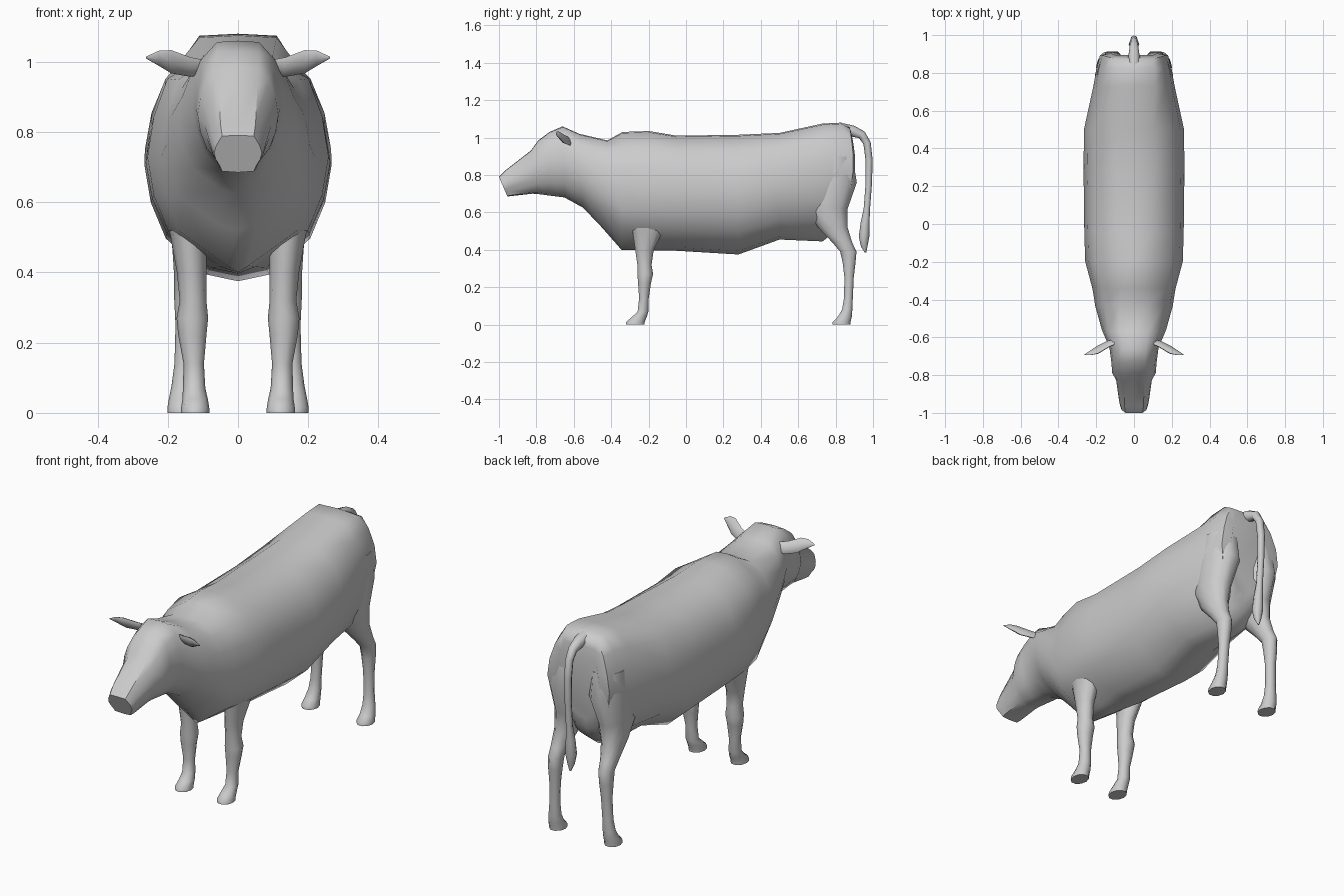
import bpy, bmesh, math
from mathutils import Vector


def loft(name, rings, mirror=False):
    """Skin a list of equal-length point rings, cap the ends, shade smooth."""
    bm = bmesh.new()
    loops = [[bm.verts.new(p) for p in ring] for ring in rings]
    n = len(loops[0])
    for a, b in zip(loops, loops[1:]):
        for i in range(n):
            j = (i + 1) % n
            bm.faces.new((a[i], a[j], b[j], b[i]))
    bm.faces.new(loops[0])
    bm.faces.new(loops[-1])
    bmesh.ops.recalc_face_normals(bm, faces=bm.faces[:])
    mesh = bpy.data.meshes.new(name)
    bm.to_mesh(mesh)
    bm.free()
    ob = bpy.data.objects.new(name, mesh)
    bpy.context.collection.objects.link(ob)
    if mirror:
        ob.modifiers.new("mirror", 'MIRROR')
    bpy.ops.object.select_all(action='DESELECT')
    ob.select_set(True)
    bpy.context.view_layer.objects.active = ob
    bpy.ops.object.shade_smooth_by_angle(angle=math.radians(50))
    return ob


def ellipse(c, u, v, n=10):
    """Ring of n points around c spanned by the axes u and v."""
    c, u, v = Vector(c), Vector(u), Vector(v)
    steps = [2 * math.pi * i / n for i in range(n)]
    return [c + u * math.cos(t) + v * math.sin(t) for t in steps]


def section(yt, zt, yb, zb, tw, w, bw, bulge=0):
    """Symmetric barrel cross-section from top (yt, zt) to bottom (yb, zb)."""
    half = [(0, 1), (tw, .99), (max(tw, w * .78), .87), (w * .93, .7),
            (w, .52), (w * .93, .35), (max(bw, w * .77), .19), (bw, .03), (0, 0)]
    pts = half + [(-x, f) for x, f in half[-2:0:-1]]
    return [(x, yb + (yt - yb) * f + bulge * math.sin(math.pi * f),
             zb + (zt - zb) * f) for x, f in pts]


# Head, neck and barrel in one skin, nose to rump
stations = [
    (-1.0, .79, -.955, .685, .045, .068, .045),
    (-.965, .825, -.93, .688, .05, .077, .05),
    (-.83, .93, -.82, .70, .055, .095, .05),
    (-.79, .985, -.79, .698, .06, .115, .05),
    (-.73, 1.03, -.73, .69, .06, .12, .05),
    (-.66, 1.06, -.65, .68, .06, .13, .05),
    (-.57, 1.02, -.55, .625, .075, .17, .05),
    (-.42, .985, -.45, .52, .08, .205, .05),
    (-.34, 1.03, -.345, .40, .06, .22, .03),
    (-.20, 1.035, -.2, .397, .07, .258, .05),
    (-.05, 1.01, -.05, .395, .09, .263, .08),
    (.28, 1.015, .28, .375, .10, .267, .09),
    (.50, 1.025, .50, .455, .10, .265, .09),
    (.73, 1.075, .73, .445, .11, .215, .07),
    (.83, 1.08, .80, .50, .11, .20, .06),
    (.875, 1.055, .83, .56, .105, .18, .05, .04),
    (.885, 1.02, .84, .62, .09, .13, .04, .04)]
loft("body_and_head", [section(*s) for s in stations])


def legs(name, rows):
    """Pair of legs from rows of (z, y, half depth, x, half width)."""
    loft(name, [ellipse((x, y, z), (rx, 0, 0), (0, ry, 0))
                for z, y, ry, x, rx in rows], mirror=True)


legs("front_legs", [
    (.72, -.19, .10, .17, .055), (.60, -.20, .105, .155, .06),
    (.50, -.205, .085, .14, .052), (.40, -.222, .052, .132, .042),
    (.32, -.222, .040, .128, .038), (.27, -.218, .044, .13, .045),
    (.22, -.222, .036, .13, .040), (.14, -.225, .027, .126, .029),
    (.07, -.23, .030, .125, .032), (.04, -.25, .042, .122, .036),
    (.015, -.27, .052, .122, .040), (0, -.272, .052, .122, .041)])

legs("hind_legs", [
    (.90, .80, .095, .11, .085), (.76, .785, .135, .115, .092),
    (.62, .755, .115, .125, .078), (.52, .785, .083, .135, .056),
    (.44, .835, .056, .143, .042), (.39, .868, .046, .146, .036),
    (.33, .872, .036, .148, .034), (.25, .872, .026, .15, .028),
    (.14, .868, .025, .154, .027), (.08, .862, .029, .157, .032),
    (.04, .848, .040, .160, .037), (.015, .832, .050, .160, .041),
    (0, .831, .050, .160, .041)])

# Ears: flat leaves tilted forward at the top edge
ear = [(.09, -.62, .985, .022), (.135, -.635, .985, .032),
       (.19, -.665, 1.0, .038), (.225, -.68, 1.01, .025),
       (.262, -.692, 1.012, .003)]
loft("ears", [ellipse((x, y, z), (0, -.5 * r, .87 * r), (.1 * r, .28 * r, .16 * r), 8)
              for x, y, z, r in ear], mirror=True)

# Tail: hanging tube with a thicker brush at the end
path = [(.84, 1.04, .036), (.89, 1.035, .03), (.94, 1.015, .023),
        (.968, .97, .02), (.979, .88, .019), (.977, .75, .017),
        (.967, .62, .017), (.957, .54, .024), (.952, .47, .028),
        (.953, .42, .018), (.96, .385, .004)]
rings = []
for i, (y, z, r) in enumerate(path):
    a, b = path[max(i - 1, 0)], path[min(i + 1, len(path) - 1)]
    d = Vector((0, b[0] - a[0], b[1] - a[1])).normalized()
    rings.append(ellipse((0, y, z), (r, 0, 0), Vector((0, -d.z, d.y)) * r, 8))
loft("tail", rings)
